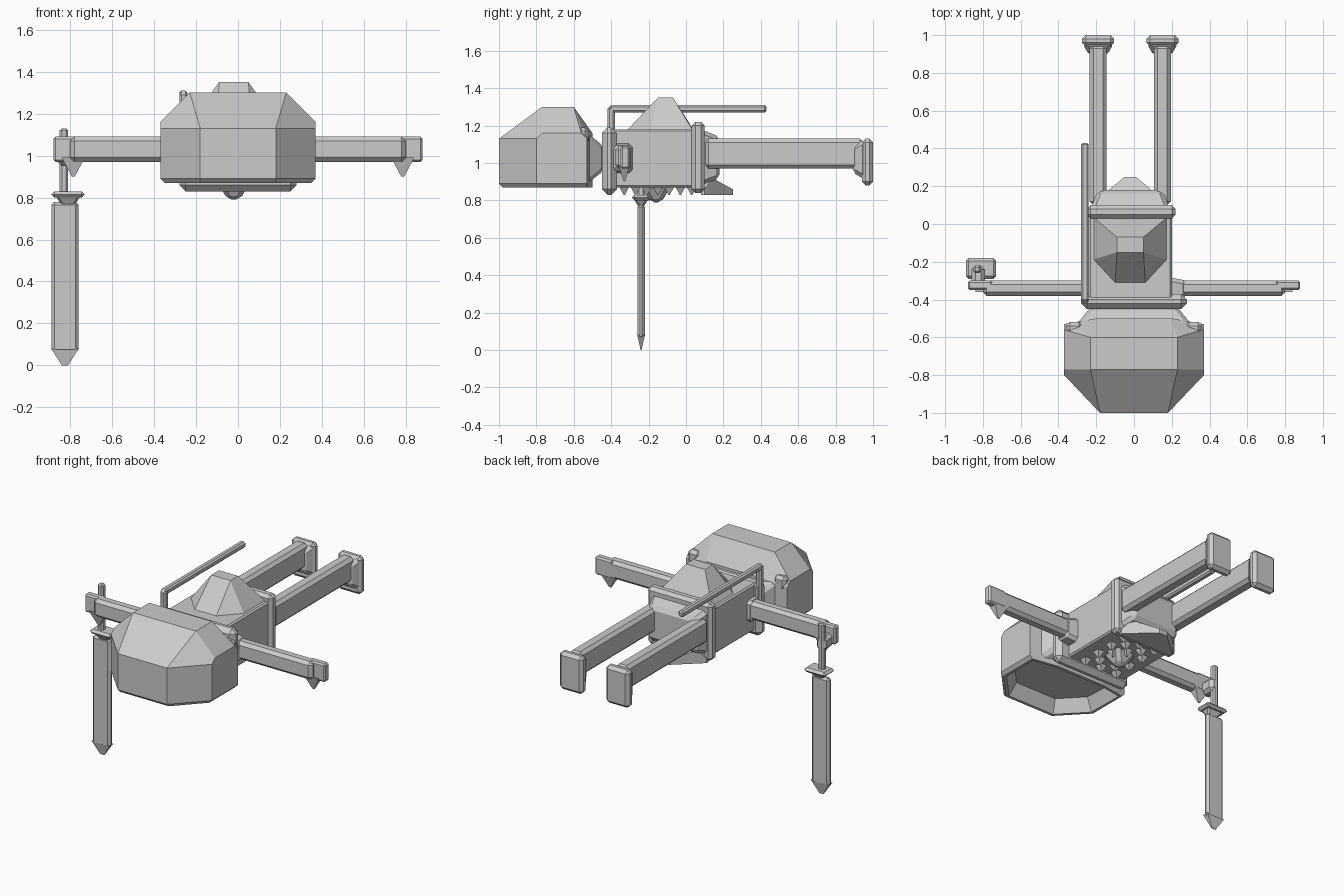
import bpy, bmesh

if "Cube" in bpy.data.objects:
    bpy.data.objects.remove(bpy.data.objects["Cube"], do_unlink=True)

GREY = (.6, .6, .6, 1)
grey = bpy.data.materials.new("plain_grey")
grey.use_nodes = True
grey.diffuse_color = GREY
grey.node_tree.nodes["Principled BSDF"].inputs["Base Color"].default_value = GREY

SIDES = (("right", -1), ("left", 1))
MIDDLE = -.02  # centre line of the torso


def finish(name, bm):
    bmesh.ops.recalc_face_normals(bm, faces=bm.faces)
    mesh = bpy.data.meshes.new(name)
    bm.to_mesh(mesh)
    bm.free()
    mesh.materials.append(grey)
    part = bpy.data.objects.new(name, mesh)
    bpy.context.collection.objects.link(part)


def block(name, x, y, z, bevel=.02, taper="", inset=0, side=1):
    """Bevelled block between limits, one end optionally narrowed; side mirrors x."""
    limits = (x, y, z)
    bm = bmesh.new()
    bmesh.ops.create_cube(bm, size=2)
    for vert in bm.verts:
        signs = [1 if value > 0 else -1 for value in vert.co]
        axis = "xyz".index(taper[1]) if taper else None
        narrowed = taper and signs[axis] == (1 if taper[0] == "+" else -1)
        for i, (low, high) in enumerate(limits):
            half = (high - low) / 2
            reach = half
            if narrowed and i != axis:
                reach = max(half - inset, half / 8)
            vert.co[i] = (low + high) / 2 + signs[i] * reach
        vert.co.x *= side
    bmesh.ops.recalc_face_normals(bm, faces=bm.faces)
    if bevel:
        bmesh.ops.bevel(bm, geom=bm.edges[:], offset=bevel, segments=1,
                        affect="EDGES", clamp_overlap=True)
    finish(name, bm)


def slab(half, front, back, height, middle=MIDDLE):
    """Four corners of a level rectangle."""
    return [(middle + s * half, y, height) for s in (-1, 1) for y in (front, back)]


def hull(name, points, hollow=0):
    """Convex solid, with an optional sunken opening in its underside."""
    bm = bmesh.new()
    for point in points:
        bm.verts.new(point)
    found = bmesh.ops.convex_hull(bm, input=bm.verts)
    unused = [item for item in found["geom_interior"] if isinstance(item, bmesh.types.BMVert)]
    bmesh.ops.delete(bm, geom=unused, context="VERTS")
    bmesh.ops.dissolve_limit(bm, angle_limit=.03, verts=bm.verts, edges=bm.edges)
    bmesh.ops.recalc_face_normals(bm, faces=bm.faces)
    if hollow:
        opening = [min(bm.faces, key=lambda face: face.normal.z)]
        bmesh.ops.inset_individual(bm, faces=opening, thickness=.02)
        bmesh.ops.inset_individual(bm, faces=opening, thickness=.05, depth=-hollow)
    finish(name, bm)


# Faceted head, open underneath
head = []
for height, trim in ((.87, .02), (.89, 0), (1.13, 0)):
    head += slab(.37 - trim, -.8, -.53, height, middle=0)
    head += slab(.18, trim - 1, -.5, height, middle=0)
head += slab(.2, -.93, -.5, 1.16, middle=0)
head += slab(.37, -.77, -.56, 1.16, middle=0)
head += slab(.23, -.77, -.6, 1.3, middle=0)
hull("head", head, hollow=.08)
for label, s in SIDES:
    block(label + "_head_tab", x=(.27, .36), y=(-.58, -.52), z=(1.1, 1.19), side=s)

# Neck, collar, torso, belt and hips
block("neck", x=(-.31, .31), y=(-.54, -.44), z=(.88, 1.17), taper="+y", inset=.08)
block("collar", x=(-.28, .28), y=(-.45, -.37), z=(.83, 1.19), bevel=.03)
block("torso", x=(-.24, .2), y=(-.44, .06), z=(.87, 1.18), bevel=.01)
block("belt", x=(-.25, .22), y=(.03, .1), z=(.84, 1.22))
block("hips", x=(-.23, .19), y=(.08, .18), z=(.88, 1.18), taper="+y", inset=.04)

# Hump on the back
hump = slab(.2, -.19, .04, 1.17) + slab(.08, -.32, 0, 1.17)
hump += slab(.13, -.14, -.04, 1.26) + slab(.08, -.1, .02, 1.21)
hull("back_hump", hump + slab(.07, -.15, -.07, 1.35))

# Studded chest, central boss and belt flap
STUD = .03
for row in range(7):
    for column in range(-2, 3):
        if (row + column) % 2 == 0:
            x = MIDDLE + column * STUD * 2
            y = row * STUD * 2 - .33
            block("chest_stud", x=(x - STUD, x + STUD), y=(y - STUD, y + STUD),
                  z=(.83, .88), bevel=0, taper="-z", inset=STUD)
block("chest_boss", x=(-.1, .06), y=(-.24, -.08), z=(.79, .88), taper="-z", inset=.05)
flap = slab(.2, .08, .1, .83) + slab(.03, .1, .25, .83)
flap += slab(.2, .08, .1, .86) + slab(.03, .1, .25, .86)
hull("belt_flap", flap + slab(.16, .08, .14, .92))

# Legs with flared feet
for label, s in SIDES:
    centre = MIDDLE + s * .17
    narrow = (centre - .045, centre + .045)
    wide = (centre - .085, centre + .085)
    block(label + "_leg", x=narrow, y=(.1, .95), z=(.97, 1.13))
    block(label + "_ankle", x=wide, y=(.89, .96), z=(.91, 1.13), taper="-y", inset=.04)
    block(label + "_foot", x=wide, y=(.94, 1), z=(.88, 1.13))

# Outstretched arms with slimmer hands and pointed thumbs
for label, s in SIDES:
    block(label + "_shoulder", x=(.17, .28), y=(-.41, -.28), z=(.94, 1.11),
          taper="+x", inset=.02, side=s)
    block(label + "_arm", x=(.2, .8), y=(-.38, -.3), z=(.97, 1.09), side=s)
    block(label + "_hand", x=(.75, .88), y=(-.35, -.3), z=(.97, 1.09), bevel=.01, side=s)
    block(label + "_thumb", x=(.73, .84), y=(-.36, -.3), z=(.9, .99), bevel=0,
          taper="-z", inset=.05, side=s)

# Hanging sword and the fist around its handle
block("sword_fist", x=(-.86, -.79), y=(-.32, -.22), z=(.95, 1.04))
block("sword_handle", x=(-.85, -.81), y=(-.26, -.22), z=(.8, 1.13), bevel=.01)
block("sword_guard", x=(-.89, -.73), y=(-.29, -.18), z=(.8, .83))
block("guard_collar", x=(-.87, -.75), y=(-.28, -.2), z=(.76, .81), taper="-z", inset=.03)
block("sword_blade", x=(-.89, -.76), y=(-.26, -.22), z=(.06, .78), bevel=.015)
block("sword_tip", x=(-.89, -.76), y=(-.26, -.22), z=(0, .08), bevel=0,
      taper="-z", inset=.05)

# Bent rod along the back
ROD = (-.28, -.24)
block("rod_upright", x=ROD, y=(-.42, -.38), z=(1, 1.3), bevel=.01)
block("rod", x=ROD, y=(-.41, .43), z=(1.27, 1.31), bevel=.01)
